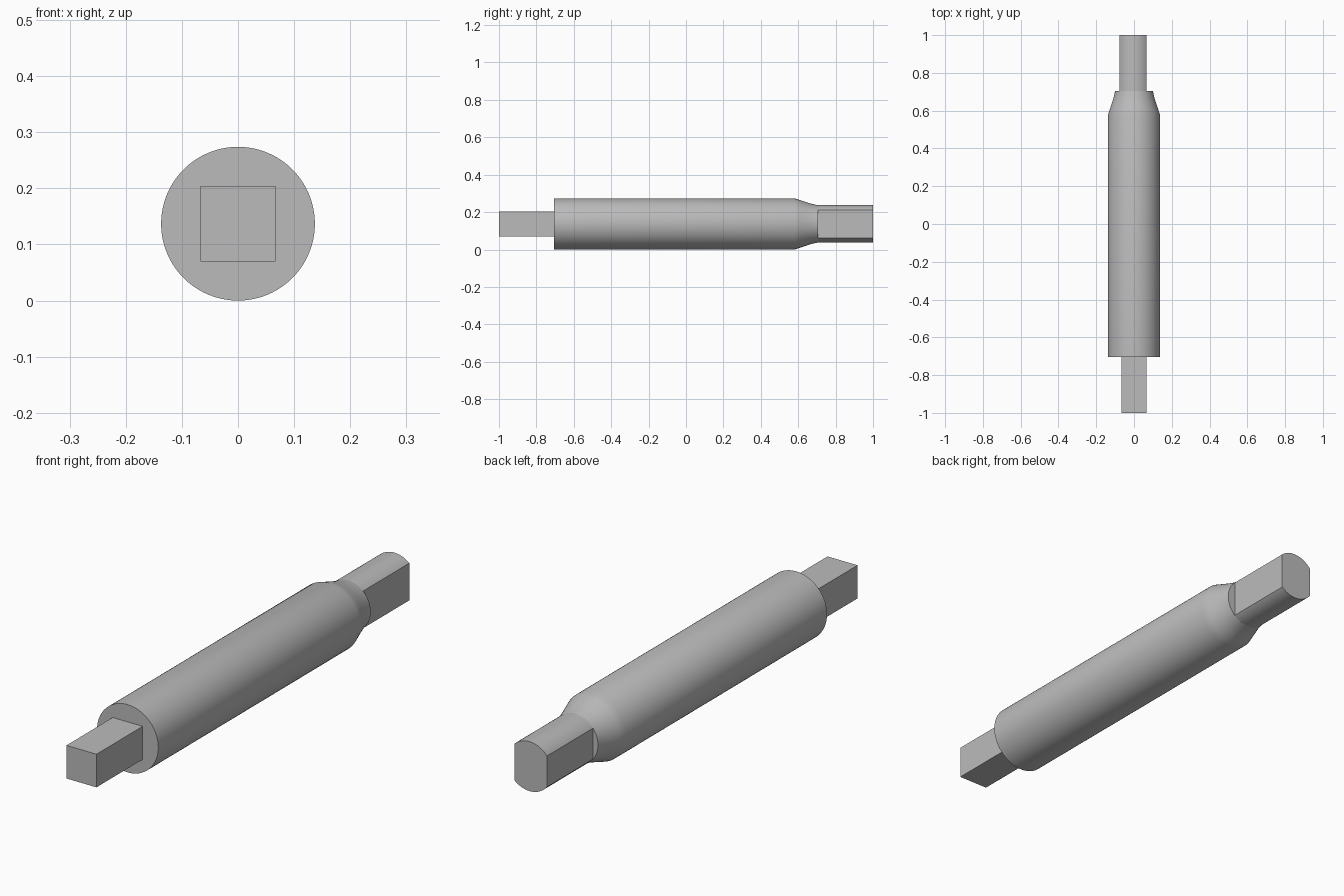
import bpy
from math import sin, cos, pi, acos, radians

cube = bpy.data.objects.get("Cube")
if cube:
    bpy.data.objects.remove(cube, do_unlink=True)

AXIS_Z = 0.137      # height of the shaft axis
NECK_R = 0.1        # radius of the narrow rear end
SHOULDER_Y = 0.705  # where the end pieces meet the body

steel = bpy.data.materials.new("grey_steel")
steel.use_nodes = True
grey = (0.5, 0.5, 0.5, 1)
steel.diffuse_color = grey
steel.node_tree.nodes["Principled BSDF"].inputs["Base Color"].default_value = grey


def loft(name, sections):
    """Skin rings of (x, z) points, each given with its y, and cap both ends."""
    n = len(sections[0][1])
    verts = [(x, y, z + AXIS_Z) for y, ring in sections for x, z in ring]
    faces = [tuple(range(n)), tuple(range(len(verts) - 1, len(verts) - n - 1, -1))]
    for s in range(len(sections) - 1):
        a, b = s * n, (s + 1) * n
        for i in range(n):
            j = (i + 1) % n
            faces.append((a + i, b + i, b + j, a + j))
    mesh = bpy.data.meshes.new(name)
    mesh.from_pydata(verts, [], faces)
    mesh.materials.append(steel)
    obj = bpy.data.objects.new(name, mesh)
    bpy.context.collection.objects.link(obj)
    bpy.ops.object.select_all(action='DESELECT')
    obj.select_set(True)
    bpy.context.view_layer.objects.active = obj
    bpy.ops.object.shade_smooth_by_angle(angle=radians(25))
    return obj


def circle(r, n=96):
    return [(r * cos(2 * pi * i / n), r * sin(2 * pi * i / n)) for i in range(n)]


def arc(start, end, n=28):
    return [(NECK_R * cos(start + (end - start) * i / n),
             NECK_R * sin(start + (end - start) * i / n)) for i in range(n + 1)]


# Round body with a hollow-curved taper to the neck
body_profile = [(-SHOULDER_Y, 0.137), (0.58, 0.137), (0.61, 0.127), (0.64, 0.117),
                (0.665, 0.109), (0.685, 0.104), (SHOULDER_Y, NECK_R)]
loft("shaft_body", [(y, circle(r)) for y, r in body_profile])

# Square drive at the front
h = 0.067
square = [(h, -h), (h, h), (-h, h), (-h, -h)]
loft("square_drive", [(-1, square), (-SHOULDER_Y, square)])

# Rear tang: round bar with a flat on each side, the left flat cut deeper
left, right = acos(0.066 / NECK_R), acos(-0.078 / NECK_R)
tang = arc(left, right) + arc(2 * pi - right, 2 * pi - left)
loft("flattened_tang", [(SHOULDER_Y, tang), (1, tang)])
